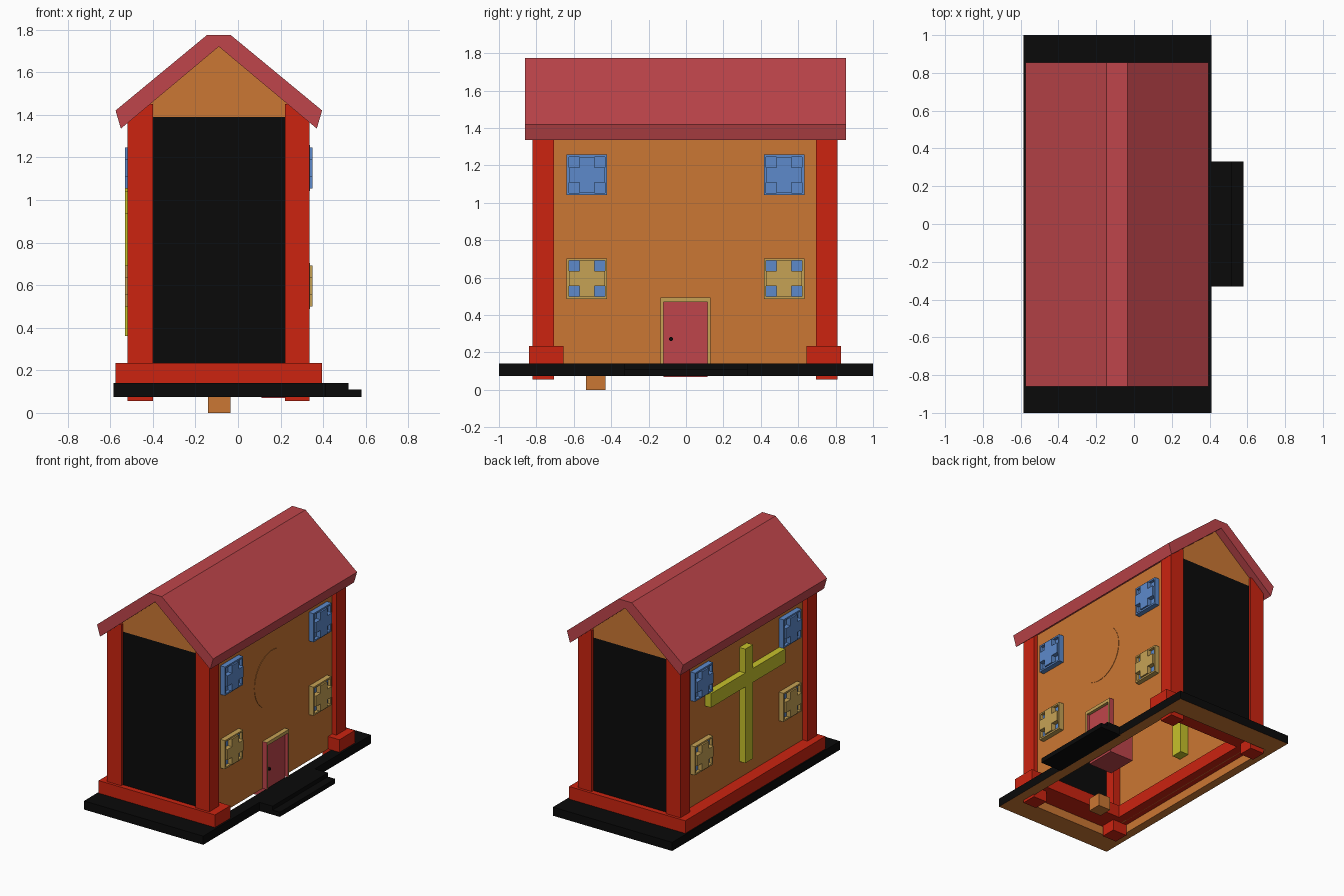
import bpy, bmesh, math
from mathutils import Matrix

if "Cube" in bpy.data.objects:
    bpy.data.objects.remove(bpy.data.objects["Cube"])


def mat(name, rgb):
    m = bpy.data.materials.new(name)
    m.diffuse_color = (*rgb, 1)
    m.use_nodes = True
    m.node_tree.nodes["Principled BSDF"].inputs["Base Color"].default_value = m.diffuse_color
    return m


RED = mat("bright red", (0.604, 0.017, 0.005))
ROSE = mat("rose red", (0.52, 0.06, 0.07))
ORANGE = mat("wall orange", (0.597, 0.184, 0.033))
BLACK = mat("black", (0.003, 0.003, 0.003))
BLUE = mat("window blue", (0.109, 0.254, 0.597))
TAN = mat("tan", (0.565, 0.361, 0.091))
YELLOW = mat("olive yellow", (0.565, 0.539, 0.024))

MID = -0.09  # house centre line in x


def finish(name, bm, *mats):
    bmesh.ops.recalc_face_normals(bm, faces=bm.faces)
    me = bpy.data.meshes.new(name)
    bm.to_mesh(me)
    bm.free()
    for m in mats:
        me.materials.append(m)
    ob = bpy.data.objects.new(name, me)
    bpy.context.collection.objects.link(ob)
    return ob


def add_box(bm, x0, x1, y0, y1, z0, z1):
    m = Matrix.Translation(((x0 + x1) / 2, (y0 + y1) / 2, (z0 + z1) / 2))
    m = m @ Matrix.Diagonal((abs(x1 - x0), abs(y1 - y0), abs(z1 - z0), 1))
    bmesh.ops.create_cube(bm, size=1, matrix=m)


def boxes(name, material, *dims):
    bm = bmesh.new()
    for d in dims:
        add_box(bm, *d)
    return finish(name, bm, material)


def prism(name, material, profile, y0, y1):
    """Extrude an x-z outline along y."""
    bm = bmesh.new()
    face = bm.faces.new([bm.verts.new((x, y0, z)) for x, z in profile])
    ext = bmesh.ops.extrude_face_region(bm, geom=[face])
    verts = [v for v in ext["geom"] if isinstance(v, bmesh.types.BMVert)]
    bmesh.ops.translate(bm, verts=verts, vec=(0, y1 - y0, 0))
    return finish(name, bm, material)


# Base plate: open frame, black outside and orange underneath
bm = bmesh.new()
rings = []
for x0, x1, y in ((-0.585, 0.41, 1.0), (-0.52, 0.325, 0.83)):
    for z in (0.075, 0.14):
        rings.append([bm.verts.new((a, b, z)) for a, b in
                      ((x0, -y), (x1, -y), (x1, y), (x0, y))])
ob_, ot, ib, it = rings
for i in range(4):
    j = (i + 1) % 4
    for a, b, k in ((ob_, ot, 0), (ot, it, 0), (it, ib, 1), (ib, ob_, 1)):
        f = bm.faces.new((a[i], a[j], b[j], b[i]))
        f.material_index = k
finish("base_plate", bm, BLACK, ORANGE)

# Entrance steps
boxes("steps", BLACK, (0.40, 0.58, -0.33, 0.33, 0.075, 0.11),
      (0.40, 0.52, -0.33, 0.33, 0.11, 0.14))

# Loose block under the floor opening
boxes("under_block", ORANGE, (-0.14, -0.035, -0.535, -0.43, 0, 0.10))

# Corner posts reaching through the base
for sx, xr in (("left", (-0.52, -0.40)), ("right", (0.22, 0.335))):
    for sy, yr in (("front", (-0.82, -0.705)), ("back", (0.695, 0.81))):
        boxes(f"{sy}_{sx}_post", RED, (*xr, *yr, 0.055, 1.45))

# Ground rails on front, back and left
boxes("front_rail", RED, (-0.575, 0.395, -0.84, -0.655, 0.14, 0.235))
boxes("back_rail", RED, (-0.575, 0.395, 0.645, 0.83, 0.14, 0.235))
boxes("left_rail", RED, (-0.575, -0.41, -0.655, 0.645, 0.14, 0.235))

# Side walls
boxes("right_wall", ORANGE, (0.28, 0.30, -0.71, 0.70, 0.14, 1.39))
boxes("left_wall", ORANGE, (-0.48, -0.46, -0.71, 0.70, 0.14, 1.39))

# Black end panels and orange gables above them
gable = [(-0.42, 1.39), (0.24, 1.39), (0.24, 1.46), (MID, 1.735), (-0.42, 1.46)]
for label, y in (("front", -0.80), ("back", 0.77)):
    boxes(f"{label}_panel", BLACK, (-0.41, 0.23, y, y + 0.02, 0.20, 1.39))
    prism(f"{label}_gable", ORANGE, gable, y, y + 0.02)

# Roof with a flat ridge
prism("roof", ROSE, [(-0.575, 1.42), (-0.145, 1.775), (-0.035, 1.775),
                     (0.395, 1.42), (0.37, 1.335), (MID, 1.72), (-0.55, 1.335)],
      -0.86, 0.855)

# Windows: recessed pane, thin border and raised cross, mirrored to both sides
H, T, W = 0.108, 0.012, 0.04


def window(name, side, y, z, color):
    def box(d0, d1, y0, y1, z0, z1):
        return (MID + side * d0, MID + side * d1, y + y0, y + y1, z + z0, z + z1)
    boxes(name + "_pane", BLUE, box(0.38, 0.405, -H + T, H - T, -H + T, H - T))
    boxes(name + "_frame", color,
          box(0.38, 0.428, -H, H, H - T, H), box(0.38, 0.428, -H, H, -H, -H + T),
          box(0.38, 0.428, -H, -H + T, -H + T, H - T),
          box(0.38, 0.428, H - T, H, -H + T, H - T))
    boxes(name + "_cross", color,
          box(0.39, 0.44, -W, W, -H + T, H - T),
          box(0.39, 0.44, -H + T, -W, -W, W),
          box(0.39, 0.44, W, H - T, -W, W))


for sname, side in (("right", 1), ("left", -1)):
    for yname, y in (("front", -0.53), ("back", 0.525)):
        window(f"{sname}_{yname}_upper_window", side, y, 1.15, BLUE)
        window(f"{sname}_{yname}_lower_window", side, y, 0.595, TAN)

# Door block, frame with rose side faces, and knob
boxes("door", ROSE, (0.11, 0.312, -0.12, 0.115, 0.07, 0.47))
frame = boxes("door_frame", TAN, (0.28, 0.335, -0.135, -0.12, 0.14, 0.495),
              (0.28, 0.335, 0.115, 0.13, 0.14, 0.495),
              (0.28, 0.335, -0.12, 0.115, 0.47, 0.495))
frame.data.materials.append(ROSE)
for p in frame.data.polygons:
    if abs(p.normal.y) > 0.5:
        p.material_index = 1


def disc(name, material, x, y, z, r, depth, n):
    bm = bmesh.new()
    m = Matrix.Translation((x, y, z)) @ Matrix.Rotation(math.pi / 2, 4, 'Y')
    bmesh.ops.create_cone(bm, cap_ends=True, segments=n, radius1=r, radius2=r,
                          depth=depth, matrix=m)
    return finish(name, bm, material)


disc("door_knob", BLACK, 0.316, -0.08, 0.272, 0.011, 0.02, 16)

# Round plate on the right wall
disc("round_plate", ORANGE, 0.30, -0.022, 0.93, 0.213, 0.006, 64)

# Cross on the left wall, passing through to the inside
boxes("wall_cross", YELLOW, (-0.53, -0.39, -0.04, 0.05, 0.36, 1.22),
      (-0.53, -0.44, 0.05, 0.46, 0.935, 1.04),
      (-0.53, -0.44, -0.43, -0.04, 0.935, 1.04))
